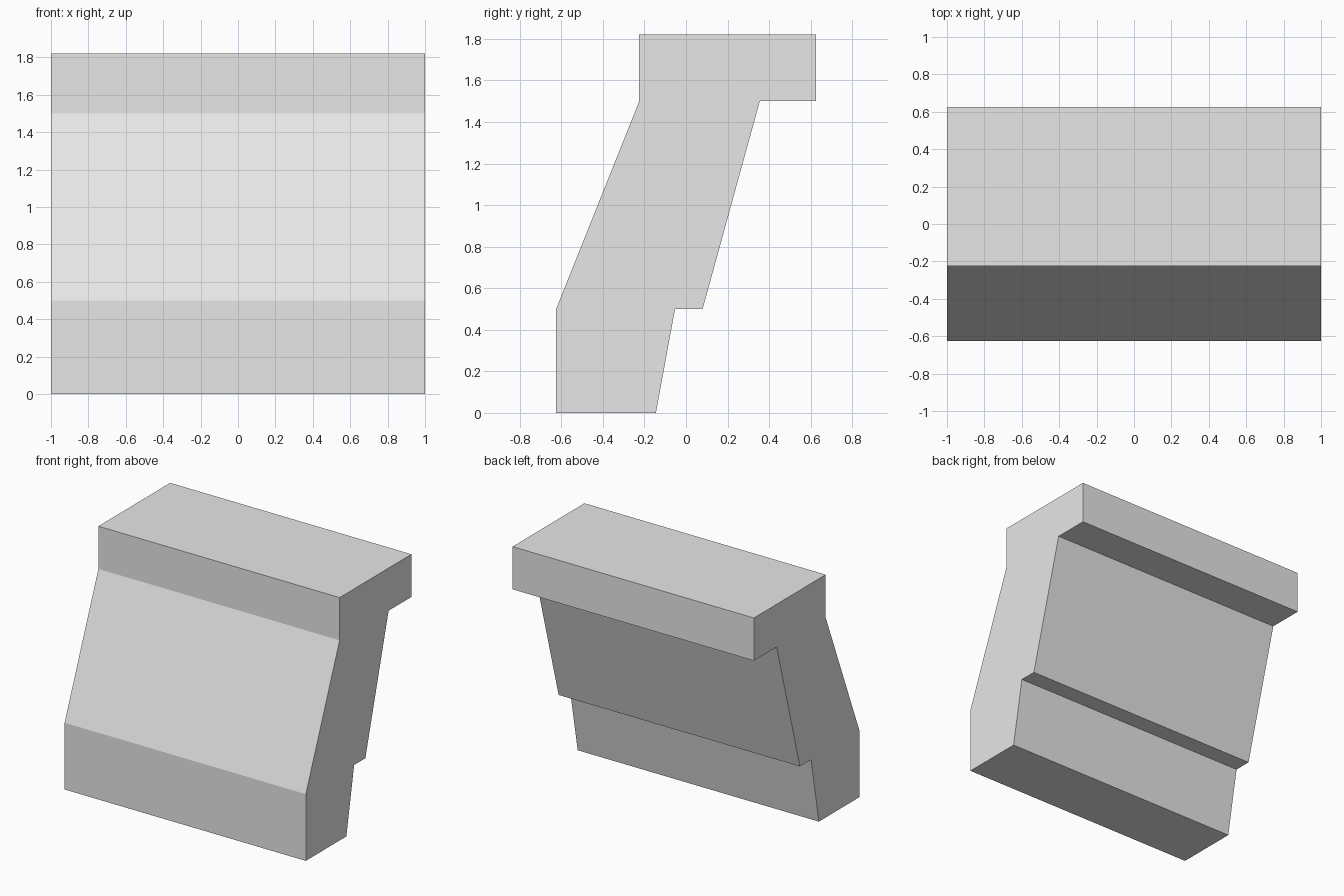
import bpy
import bmesh
from mathutils import Vector

default = bpy.data.objects.get("Cube")
if default:
    bpy.data.objects.remove(default, do_unlink=True)

# Single light grey finish
grey = bpy.data.materials.new("light_grey")
grey.use_nodes = True
colour = (0.8, 0.8, 0.8, 1.0)
grey.diffuse_color = colour
grey.node_tree.nodes["Principled BSDF"].inputs["Base Color"].default_value = colour

WIDTH = 2.0

# Side profile (y, z): foot, sloped body, top ledge
PROFILE = [
    (-0.625, 0), (-0.145, 0), (-0.053, 0.5), (0.08, 0.5), (0.355, 1.5),
    (0.625, 1.5), (0.625, 1.82), (-0.225, 1.82), (-0.225, 1.5), (-0.625, 0.5),
]


def extrude_profile(name, points, width, material):
    """Sweep a side profile along x, centred on x = 0."""
    bm = bmesh.new()
    face = bm.faces.new([bm.verts.new((-width / 2, y, z)) for y, z in points])
    swept = bmesh.ops.extrude_face_region(bm, geom=[face], use_keep_orig=True)
    moved = [g for g in swept["geom"] if isinstance(g, bmesh.types.BMVert)]
    bmesh.ops.translate(bm, verts=moved, vec=Vector((width, 0, 0)))
    bmesh.ops.recalc_face_normals(bm, faces=bm.faces[:])
    mesh = bpy.data.meshes.new(name)
    bm.to_mesh(mesh)
    bm.free()
    mesh.materials.append(material)
    obj = bpy.data.objects.new(name, mesh)
    bpy.context.scene.collection.objects.link(obj)
    return obj


# Sloped wall block with overhanging ledge
extrude_profile("sloped_wall_block", PROFILE, WIDTH, grey)
